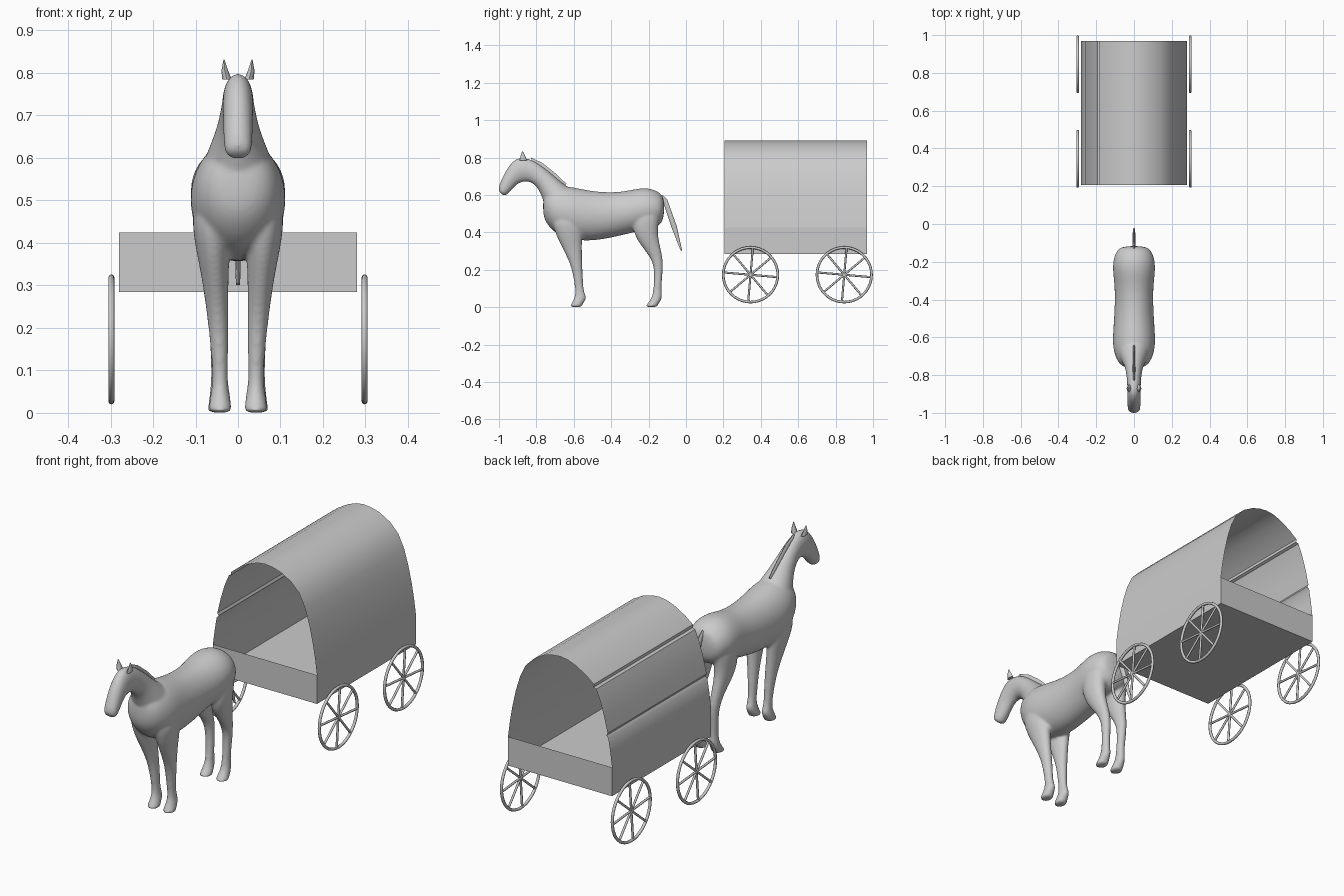
import bpy, bmesh, math
from mathutils import Matrix, Vector

if "Cube" in bpy.data.objects:
    bpy.data.objects.remove(bpy.data.objects["Cube"])

grey = bpy.data.materials.new("plain grey")
grey.diffuse_color = (0.6, 0.6, 0.6, 1)
grey.use_nodes = True
grey.node_tree.nodes["Principled BSDF"].inputs["Base Color"].default_value = grey.diffuse_color


def add_object(name, bm, smooth=None):
    me = bpy.data.meshes.new(name)
    bm.to_mesh(me)
    bm.free()
    me.materials.append(grey)
    ob = bpy.data.objects.new(name, me)
    bpy.context.collection.objects.link(ob)
    if smooth:
        bpy.ops.object.select_all(action='DESELECT')
        ob.select_set(True)
        bpy.context.view_layer.objects.active = ob
        bpy.ops.object.shade_smooth_by_angle(angle=math.radians(smooth))
    return ob


def loft(bm, sections, side=1, n=12):
    """Closed tube; each section is (y1, z1, y2, z2, x centre, half width)."""
    rings = []
    for y1, z1, y2, z2, xc, w in sections:
        a, b = Vector((0, y1, z1)), Vector((0, y2, z2))
        mid, half = (a + b) / 2, (a - b) / 2
        rings.append([bm.verts.new(mid + half * math.cos(t) + Vector((side * (xc + w * math.sin(t)), 0, 0)))
                      for t in (math.tau * i / n for i in range(n))])
    for r, s in zip(rings, rings[1:]):
        for i in range(n):
            j = (i + 1) % n
            bm.faces.new((r[i], r[j], s[j], s[i]))
    bm.faces.new(rings[0])
    bm.faces.new(rings[-1])


# Horse body: torso, neck with head, and four legs fused into one skin
torso = [(-.765, .59, -.765, .49, 0, .035), (-.745, .63, -.745, .44, 0, .08),
         (-.70, .65, -.70, .39, 0, .105), (-.63, .655, -.63, .355, 0, .121),
         (-.50, .622, -.50, .345, 0, .109), (-.36, .617, -.36, .375, 0, .104),
         (-.28, .635, -.28, .395, 0, .113), (-.21, .645, -.21, .41, 0, .119),
         (-.15, .625, -.15, .42, 0, .103), (-.115, .59, -.115, .47, 0, .07)]
neck_head = [(-.58, .62, -.68, .42, 0, .105), (-.64, .65, -.755, .53, 0, .082),
             (-.70, .70, -.775, .60, 0, .056), (-.76, .75, -.80, .645, 0, .044),
             (-.82, .79, -.835, .67, 0, .038), (-.895, .812, -.865, .67, 0, .037),
             (-.95, .76, -.90, .66, 0, .037), (-.985, .69, -.935, .62, 0, .036),
             (-1.005, .64, -.96, .597, 0, .034), (-1.0, .615, -.975, .595, 0, .025)]
front_leg = [(-.73, .50, -.56, .50, .06, .055), (-.705, .40, -.55, .40, .06, .045),
             (-.67, .33, -.555, .33, .055, .033), (-.615, .225, -.553, .225, .047, .026),
             (-.60, .14, -.55, .14, .043, .021), (-.59, .08, -.545, .075, .042, .018),
             (-.60, .045, -.525, .05, .042, .023), (-.62, .008, -.557, .008, .042, .029),
             (-.62, 0, -.557, 0, .042, .028)]
hind_leg = [(-.29, .52, -.12, .55, .06, .055), (-.29, .40, -.155, .42, .063, .044),
            (-.24, .325, -.138, .33, .057, .031), (-.19, .265, -.122, .26, .05, .025),
            (-.168, .20, -.122, .20, .047, .022), (-.175, .09, -.133, .09, .044, .018),
            (-.185, .045, -.122, .05, .044, .023), (-.217, .008, -.152, .008, .044, .029),
            (-.217, 0, -.152, 0, .044, .028)]
bm = bmesh.new()
loft(bm, torso)
loft(bm, neck_head)
for side in (-1, 1):
    loft(bm, front_leg, side)
    loft(bm, hind_leg, side)
bmesh.ops.recalc_face_normals(bm, faces=bm.faces)
horse = add_object("horse_body", bm)
sub = horse.modifiers.new("round", 'SUBSURF')
sub.levels = sub.render_levels = 2
rem = horse.modifiers.new("fuse", 'REMESH')
rem.mode, rem.voxel_size, rem.use_smooth_shade = 'VOXEL', .007, True
smo = horse.modifiers.new("soften", 'SMOOTH')
smo.factor, smo.iterations = .5, 5

# Ears, mane and tail
for side, label in ((-1, "left"), (1, "right")):
    bm = bmesh.new()
    loft(bm, [(-.89, .785, -.85, .785, .026, .011), (-.885, .805, -.858, .805, .031, .008),
              (-.876, .832, -.872, .832, .033, .001)], side, 8)
    bmesh.ops.recalc_face_normals(bm, faces=bm.faces)
    add_object(label + "_ear", bm, 50)
for name, sections in (
        ("mane", [(-.83, .80, -.82, .77, 0, .004), (-.77, .772, -.785, .74, 0, .007),
                  (-.70, .717, -.72, .68, 0, .007), (-.64, .66, -.65, .645, 0, .004)]),
        ("tail", [(-.14, .575, -.125, .60, 0, .005), (-.115, .54, -.10, .575, 0, .008),
                  (-.075, .42, -.05, .435, 0, .008), (-.03, .305, -.02, .30, 0, .005)])):
    bm = bmesh.new()
    loft(bm, sections, 1, 8)
    bmesh.ops.recalc_face_normals(bm, faces=bm.faces)
    add_object(name, bm, 50)

# Wagon bed: open-topped tray
Y0, Y1, W, FLOOR, RAIL = .207, .968, .28, .285, .425
bm = bmesh.new()
bmesh.ops.create_cube(bm, size=1, matrix=Matrix.Translation((0, (Y0 + Y1) / 2, (FLOOR + RAIL) / 2))
                      @ Matrix.Diagonal((2 * W, Y1 - Y0, RAIL - FLOOR, 1)))
bmesh.ops.delete(bm, geom=[f for f in bm.faces if f.normal.z > .5], context='FACES')
add_object("wagon_bed", bm)

# Canvas cover: thin arch with two small folds along the left side
right = [(.085, .873), (.14, .842), (.185, .797), (.215, .735), (.238, .66), (.257, .575), (.27, .50), (W, RAIL)]
left = [(-W, RAIL), (-.27, .50), (-.26, .56), (-.25, .572), (-.256, .584), (-.238, .66), (-.215, .735),
        (-.194, .783), (-.181, .788), (-.182, .803), (-.14, .836), (-.085, .868)]
bm = bmesh.new()
pairs = [[bm.verts.new((x, y, z)) for y in (Y0, Y1)]
         for x, z in left + [(-.04, .885), (0, .89), (.04, .886)] + right]
for a, b in zip(pairs, pairs[1:]):
    bm.faces.new((a[0], b[0], b[1], a[1]))
add_object("canvas_cover", bm, 35)

# Wheels: round rim with four full-width bars making eight spokes
R, TUBE = .146, .007
for side, s in (("left", -1), ("right", 1)):
    for end, y in (("front", .345), ("rear", .846)):
        bm = bmesh.new()
        rings = [[bm.verts.new((TUBE * math.sin(v), (R + TUBE * math.cos(v)) * math.cos(u),
                                (R + TUBE * math.cos(v)) * math.sin(u)))
                  for v in (math.tau * j / 8 for j in range(8))]
                 for u in (math.tau * i / 40 for i in range(40))]
        for i in range(40):
            a, b = rings[i], rings[(i + 1) % 40]
            for j in range(8):
                k = (j + 1) % 8
                bm.faces.new((a[j], b[j], b[k], a[k]))
        for k in range(4):
            bmesh.ops.create_cone(bm, cap_ends=True, segments=8, radius1=.0055, radius2=.0055, depth=2 * R,
                                  matrix=Matrix.Rotation(math.radians(45 * k - 5), 4, 'X'))
        bmesh.ops.recalc_face_normals(bm, faces=bm.faces)
        wheel = add_object(f"{end}_{side}_wheel", bm, 50)
        wheel.location = (s * .298, y, .173)
